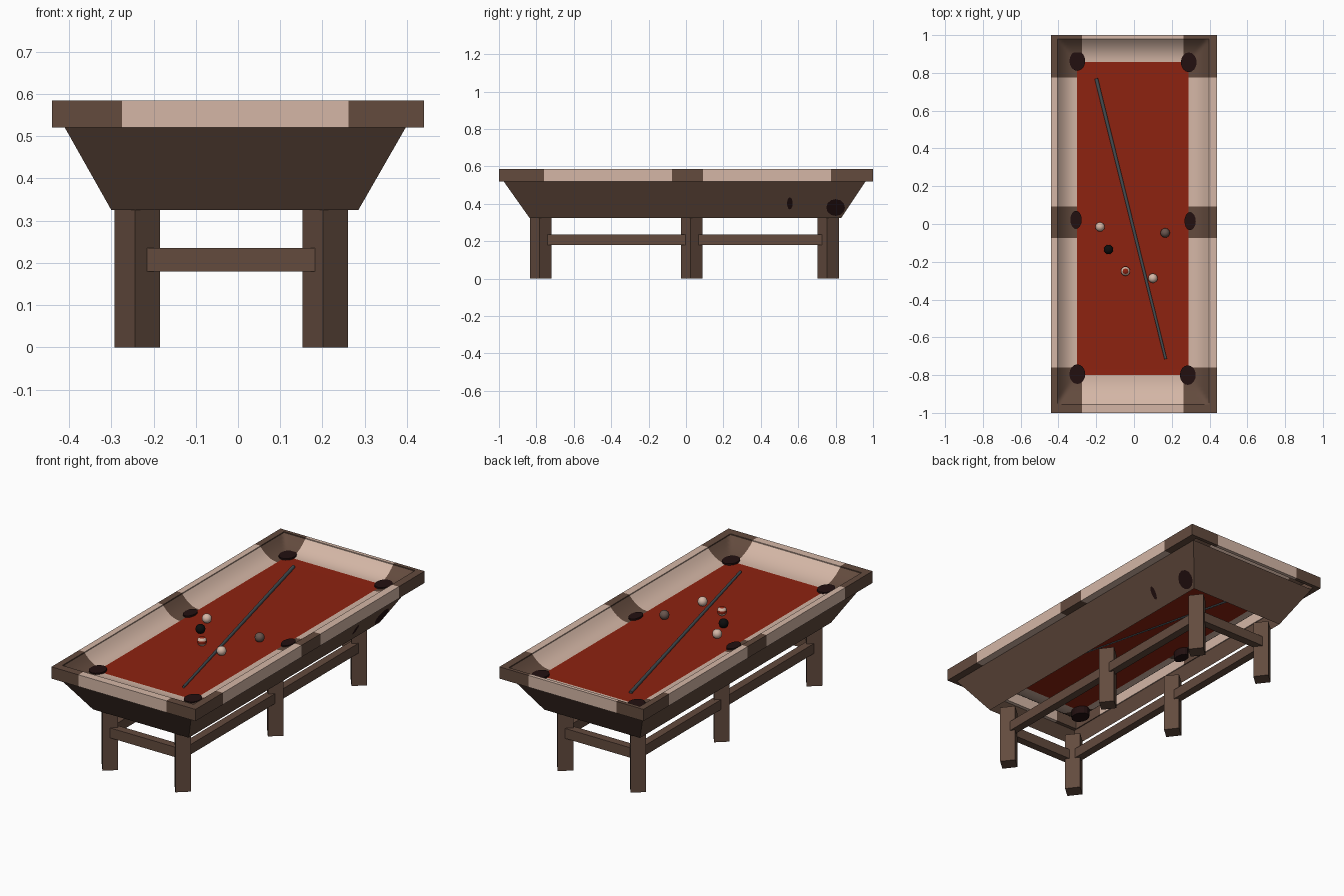
import bpy, bmesh, math
from mathutils import Vector

if "Cube" in bpy.data.objects:
    bpy.data.objects.remove(bpy.data.objects["Cube"])


def material(name, rgb):
    m = bpy.data.materials.new(name)
    m.diffuse_color = (*rgb, 1)
    m.use_nodes = True
    m.node_tree.nodes["Principled BSDF"].inputs["Base Color"].default_value = m.diffuse_color
    return m


PALE = material("pale wood", (0.66, 0.47, 0.38))
BROWN = material("brown wood", (0.125, 0.07, 0.048))
RED = material("red cloth", (0.27, 0.016, 0.005))
DARK = material("pocket black", (0.016, 0.005, 0.005))
SLATE = material("slate cue", (0.06, 0.075, 0.085))
GREY = material("grey ball", (0.14, 0.09, 0.075))
BLACK = material("black ball", (0.004, 0.004, 0.004))


def finish(name, bm, mats, smooth=None):
    me = bpy.data.meshes.new(name)
    bm.to_mesh(me)
    bm.free()
    for m in mats:
        me.materials.append(m)
    ob = bpy.data.objects.new(name, me)
    bpy.context.collection.objects.link(ob)
    if smooth:
        bpy.ops.object.select_all(action='DESELECT')
        ob.select_set(True)
        bpy.context.view_layer.objects.active = ob
        bpy.ops.object.shade_smooth_by_angle(angle=math.radians(smooth))
    return ob


def prism(name, outline, z0, z1, mat):
    bm = bmesh.new()
    lo = [bm.verts.new((x, y, z0)) for x, y in outline]
    hi = [bm.verts.new((x, y, z1)) for x, y in outline]
    n = len(outline)
    bm.faces.new(lo[::-1])
    bm.faces.new(hi)
    for i in range(n):
        j = (i + 1) % n
        bm.faces.new((lo[i], lo[j], hi[j], hi[i]))
    bmesh.ops.recalc_face_normals(bm, faces=bm.faces)
    return finish(name, bm, [mat])


def box(name, x0, x1, y0, y1, z0, z1, mat):
    return prism(name, [(x0, y0), (x1, y0), (x1, y1), (x0, y1)], z0, z1, mat)


# Rim: alternating brown and pale blocks
IX0, IX1, IY0, IY1 = -0.405, 0.397, -0.955, 0.98
BX, BY = (-0.275, 0.262), (-0.76, -0.075, 0.092, 0.775)
Z0, Z1 = 0.52, 0.585
for side, xa, xb in (("left", -0.44, IX0), ("right", IX1, 0.44)):
    ys = [IY0, *BY, IY1]
    for i in range(5):
        box(f"{side}_rim_{i}", xa, xb, ys[i], ys[i + 1], Z0, Z1,
            (BROWN, PALE)[i % 2])
for side, ya, yb in (("front", -1, IY0), ("back", IY1, 1)):
    xs = [-0.44, *BX, 0.44]
    for i in range(3):
        box(f"{side}_rim_{i}", xs[i], xs[i + 1], ya, yb, Z0, Z1,
            (BROWN, PALE)[i % 2])

# Bed: flat red cloth with concave cushions rising to the rim
CX0, CX1, CY0, CY1 = -0.302, 0.288, -0.80, 0.857
CLOTH = 0.522
STEPS = 8


def breaks(outer0, in0, in1, outer1, mids):
    a = [outer0 + (in0 - outer0) * i / STEPS for i in range(STEPS)]
    b = [outer1 + (in1 - outer1) * i / STEPS for i in range(STEPS)]
    return sorted(set(a + b + [in0, in1] + list(mids)))


def rise(v, outer0, in0, in1, outer1):
    if v < in0:
        return (in0 - v) / (in0 - outer0)
    return max(0, (v - in1) / (outer1 - in1))


bm = bmesh.new()
xs = breaks(IX0, CX0, CX1, IX1, BX)
ys = breaks(IY0, CY0, CY1, IY1, BY)
grid = []
for x in xs:
    col = []
    for y in ys:
        t = max(rise(x, IX0, CX0, CX1, IX1), rise(y, IY0, CY0, CY1, IY1))
        col.append(bm.verts.new((x, y, CLOTH + 0.058 * t ** 2.2)))
    grid.append(col)
for i in range(len(xs) - 1):
    for j in range(len(ys) - 1):
        f = bm.faces.new((grid[i][j], grid[i + 1][j],
                          grid[i + 1][j + 1], grid[i][j + 1]))
        c = f.calc_center_median()
        if CX0 < c.x < CX1 and CY0 < c.y < CY1:
            f.material_index = 0
        elif BY[1] < c.y < BY[2] or (not BX[0] < c.x < BX[1]
                                     and not BY[0] < c.y < BY[3]):
            f.material_index = 2
        else:
            f.material_index = 1
finish("bed_and_cushions", bm, [RED, PALE, BROWN], 40)

# Tapered apron, open underneath
bm = bmesh.new()


def ring(x0, x1, y0, y1, z):
    return [bm.verts.new(p) for p in
            ((x0, y0, z), (x1, y0, z), (x1, y1, z), (x0, y1, z))]


lo = ring(-0.30, 0.285, -0.837, 0.83, 0.325)
hi = ring(-0.41, 0.397, -0.975, 0.96, Z0)
for i in range(4):
    j = (i + 1) % 4
    bm.faces.new((lo[i], lo[j], hi[j], hi[i]))
finish("tapered_apron", bm, [BROWN])

# Dark marks on the right apron face
for k, (y0, y1, z0, z1) in enumerate(((0.75, 0.85, 0.335, 0.425),
                                      (0.54, 0.57, 0.37, 0.435))):
    bm = bmesh.new()
    pts = []
    for a in range(12):
        t = a * math.tau / 12
        y = (y0 + y1) / 2 + (y1 - y0) / 2 * math.cos(t)
        z = (z0 + z1) / 2 + (z1 - z0) / 2 * math.sin(t)
        pts.append(bm.verts.new((0.285 + (z - 0.325) * 0.574 + 0.002, y, z)))
    bm.faces.new(pts)
    finish(f"apron_mark_{k}", bm, [DARK])

# Pockets
for k, (x, y) in enumerate(((-0.30, 0.863), (0.29, 0.856), (-0.30, -0.795),
                            (0.285, -0.80), (-0.307, 0.022), (0.297, 0.015))):
    rx, ry = (0.042, 0.052) if k < 4 else (0.03, 0.048)
    pts = [(x + rx * math.cos(a * math.tau / 16), y + ry * math.sin(a * math.tau / 16))
           for a in range(16)]
    prism(f"pocket_{k}", pts, 0.48, 0.531, DARK)

# Six legs set corner-on
LX = (-0.239, 0.2065)
LY = (-0.777, 0.031, 0.76)
CORNERS = ((0.054, -0.006), (0.005, 0.058), (-0.054, 0.006), (-0.005, -0.058))
for i, x in enumerate(LX):
    for j, y in enumerate(LY):
        name = ("front", "middle", "back")[j] + ("_left", "_right")[i] + "_leg"
        prism(name, [(x + a, y + b) for a, b in CORNERS], 0, 0.326, BROWN)

# Stretchers between the legs
for name, y0, y1 in (("front", -0.81, -0.765), ("back", 0.75, 0.795)):
    box(name + "_stretcher", -0.215, 0.183, y0, y1, 0.18, 0.235, BROWN)
for name, x in (("left", LX[0]), ("right", LX[1])):
    box(name + "_stretcher", x - 0.022, x + 0.022, -0.75, 0.735, 0.18, 0.235, BROWN)

# Balls
BALLS = (("white_ball", -0.18, -0.015, PALE), ("black_ball", -0.135, -0.135, BLACK),
         ("striped_ball", -0.045, -0.25, PALE), ("pale_ball", 0.10, -0.287, PALE),
         ("grey_ball", 0.165, -0.047, GREY))
for name, x, y, mat in BALLS:
    bm = bmesh.new()
    bmesh.ops.create_uvsphere(bm, u_segments=16, v_segments=10, radius=0.025)
    if name == "striped_ball":
        for f in bm.faces:
            c = f.calc_center_median()
            f.material_index = int(c.z > 0.022 or abs(c.z) < 0.005)
    ob = finish(name, bm, [mat, RED], 60)
    ob.location = (x, y, CLOTH + 0.024)

# Cue lying across the cloth
a, b = Vector((-0.20, 0.77, 0.526)), Vector((0.168, -0.715, 0.528))
bm = bmesh.new()
bmesh.ops.create_cone(bm, cap_ends=True, segments=10, radius1=0.0095,
                      radius2=0.007, depth=(b - a).length)
ob = finish("cue", bm, [SLATE], 40)
ob.location = (a + b) / 2
ob.rotation_mode = 'QUATERNION'
ob.rotation_quaternion = (b - a).to_track_quat('Z', 'Y')
